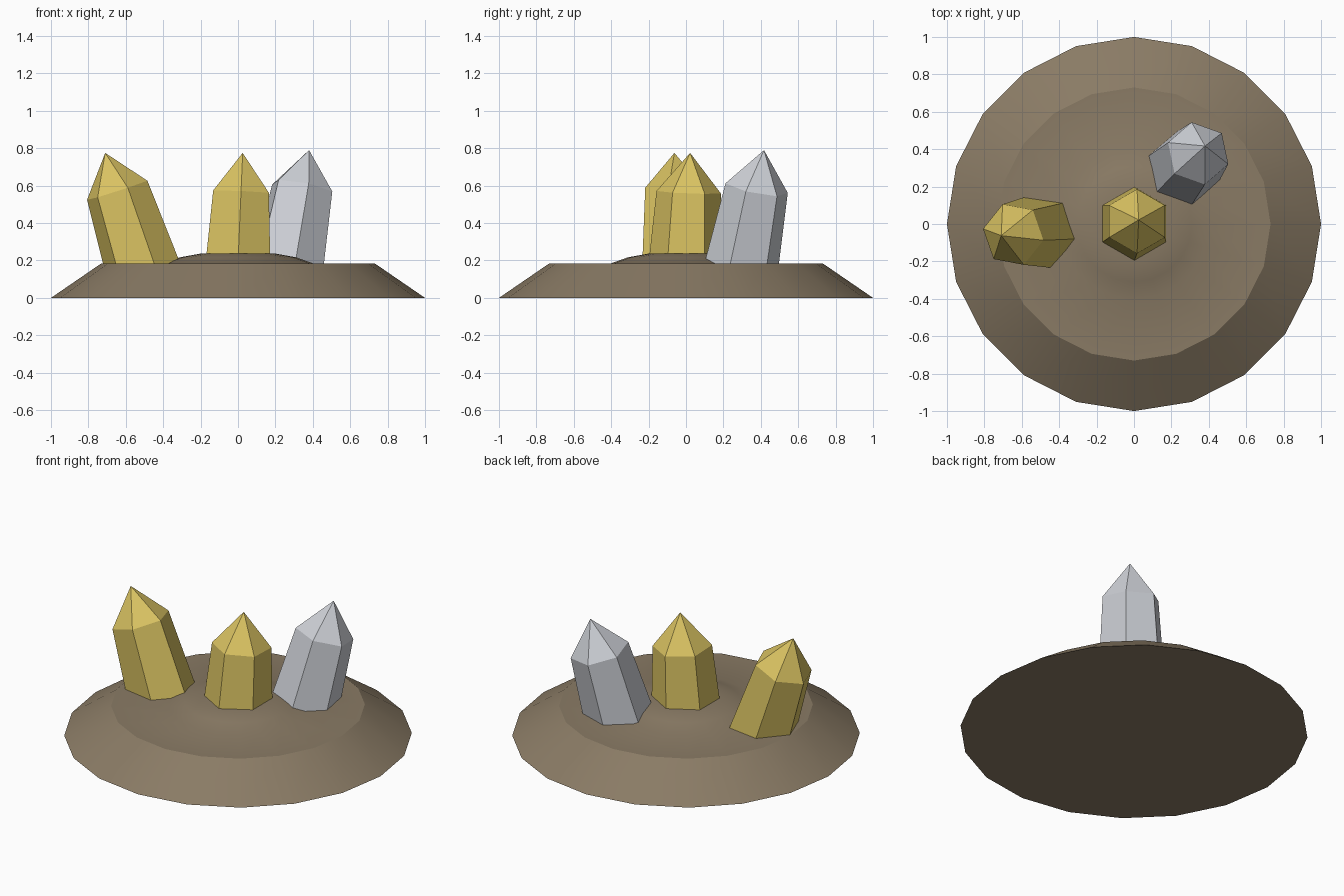
import bpy, math
from mathutils import Vector, Matrix

if "Cube" in bpy.data.objects:
    bpy.data.objects.remove(bpy.data.objects["Cube"])


def material(name, srgb):
    m = bpy.data.materials.new(name)
    m.diffuse_color = [((c / 255 + 0.055) / 1.055) ** 2.4 for c in srgb] + [1]
    m.use_nodes = True
    m.node_tree.nodes["Principled BSDF"].inputs["Base Color"].default_value = m.diffuse_color
    return m


BROWN = material("earth brown", (138, 123, 101))
GOLD = material("crystal gold", (218, 195, 98))
SILVER = material("crystal silver", (205, 208, 214))


def lathe(name, sides, rings, tip, mat, start=0.0):
    """Stack of polygon rings (radius, height) closed by a flat bottom and a tip."""
    verts, faces = [], []
    for r, z in rings:
        for i in range(sides):
            a = start + math.tau * i / sides
            verts.append((r * math.cos(a), r * math.sin(a), z))
    verts.append((0, 0, tip))
    faces.append(list(range(sides))[::-1])
    for k in range(len(rings)):
        for i in range(sides):
            a, b = k * sides + i, k * sides + (i + 1) % sides
            if k < len(rings) - 1:
                faces.append((a, b, b + sides, a + sides))
            else:
                faces.append((a, b, len(verts) - 1))
    mesh = bpy.data.meshes.new(name)
    mesh.from_pydata(verts, [], faces)
    mesh.materials.append(mat)
    ob = bpy.data.objects.new(name, mesh)
    bpy.context.collection.objects.link(ob)
    return ob


# Earth mound: sloped rim, flat shelf and shallow dome
mound = lathe("mound", 20, [(1, 0), (0.73, 0.185), (0.4, 0.185), (0.31, 0.217), (0.2, 0.237)], 0.24, BROWN)
bpy.context.view_layer.objects.active = mound
mound.select_set(True)
bpy.ops.object.shade_smooth_by_angle(angle=math.radians(30))


# Six-sided crystals leaning from a foot point to an apex, sunk into the mound
def crystal(name, foot, apex, turn, mat):
    foot, apex = Vector(foot), Vector(apex)
    axis = apex - foot
    h = axis.length
    ob = lathe(name, 6, [(0.206, -0.09), (0.172, h - 0.21)], h, mat, math.radians(turn))
    tilt = Vector((0, 0, 1)).rotation_difference(axis).to_matrix().to_4x4()
    ob.data.transform(Matrix.Translation(foot) @ tilt)


crystal("centre_crystal", (0.0, 0.0, 0.185), (0.025, 0.022, 0.775), 90, GOLD)
crystal("left_crystal", (-0.52, -0.045, 0.185), (-0.71, -0.062, 0.775), -10, GOLD)
crystal("back_crystal", (0.27, 0.30, 0.185), (0.38, 0.417, 0.79), 41, SILVER)
